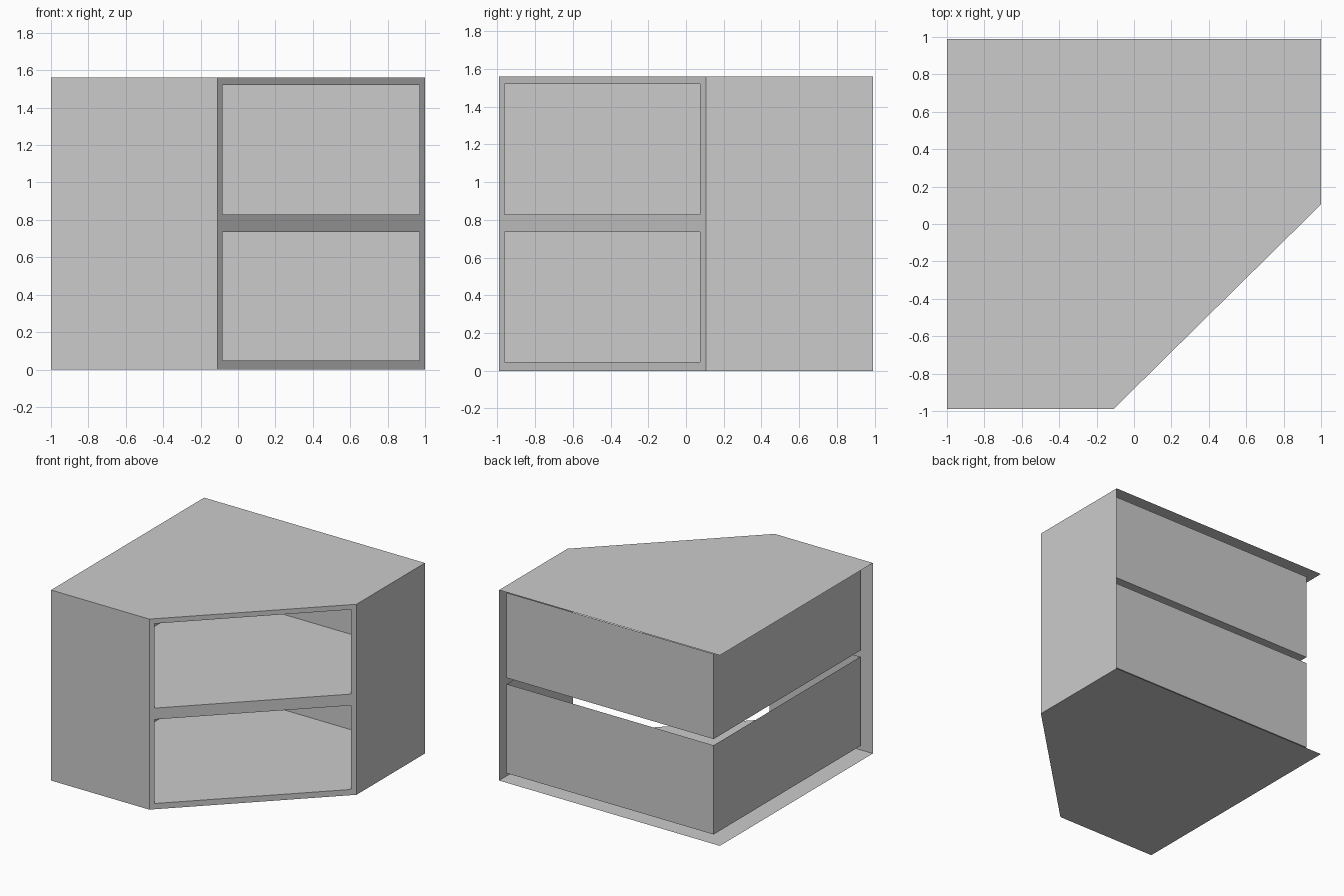
import bpy

if "Cube" in bpy.data.objects:
    bpy.data.objects.remove(bpy.data.objects["Cube"])

H = 1.56                      # cabinet height
FL, FR = (-0.11, -0.99), (1.0, 0.105)   # ends of the diagonal front


def add_mesh(name, verts, faces):
    me = bpy.data.meshes.new(name)
    me.from_pydata(verts, [], faces)
    me.update()
    ob = bpy.data.objects.new(name, me)
    bpy.context.collection.objects.link(ob)
    return ob


def slab(name, outline, z):
    """Flat sheet with the given plan outline."""
    add_mesh(name, [(x, y, z) for x, y in outline], [list(range(len(outline)))])


def wall(name, path, z0, z1):
    """Upright sheet following a plan path."""
    n = len(path)
    verts = [(x, y, z) for z in (z0, z1) for x, y in path]
    add_mesh(name, verts, [(i, i + 1, n + i + 1, n + i) for i in range(n - 1)])


def diagonal(t):
    """Plan point along the diagonal front."""
    return tuple(a + (b - a) * t for a, b in zip(FL, FR))


# Top and bottom panels
plan = [(-1, -0.99), FL, FR, (1, 0.99), (-1, 0.99)]
slab("top_panel", plan, H)
slab("bottom_panel", plan, 0)

# Outer side panels (the two sides against the walls stay open)
wall("front_panel", [(-1, -0.99), FL], 0, H)
wall("right_panel", [FR, (1, 0.99)], 0, H)

# Diagonal face frame: a grid of strips with two openings left out
ts = [0, 0.025, 0.973, 1]
zs = [0, 0.047, 0.735, 0.828, 1.52, H]
verts = [(*diagonal(t), z) for z in zs for t in ts]
faces = []
for r in range(5):
    for c in range(3):
        if c == 1 and r in (1, 3):
            continue
        i = r * 4 + c
        faces.append((i, i + 1, i + 5, i + 4))
add_mesh("face_frame", verts, faces)

# Two open-topped inner compartments behind the openings
inner = [diagonal(0.973), (0.97, 0.935), (-0.905, 0.935),
         (-0.905, -0.963), diagonal(0.025)]
for name, z0, z1 in (("lower", 0.047, 0.777), ("upper", 0.828, 1.525)):
    slab(name + "_shelf", inner, z0)
    wall(name + "_compartment_walls", inner, z0, z1)
